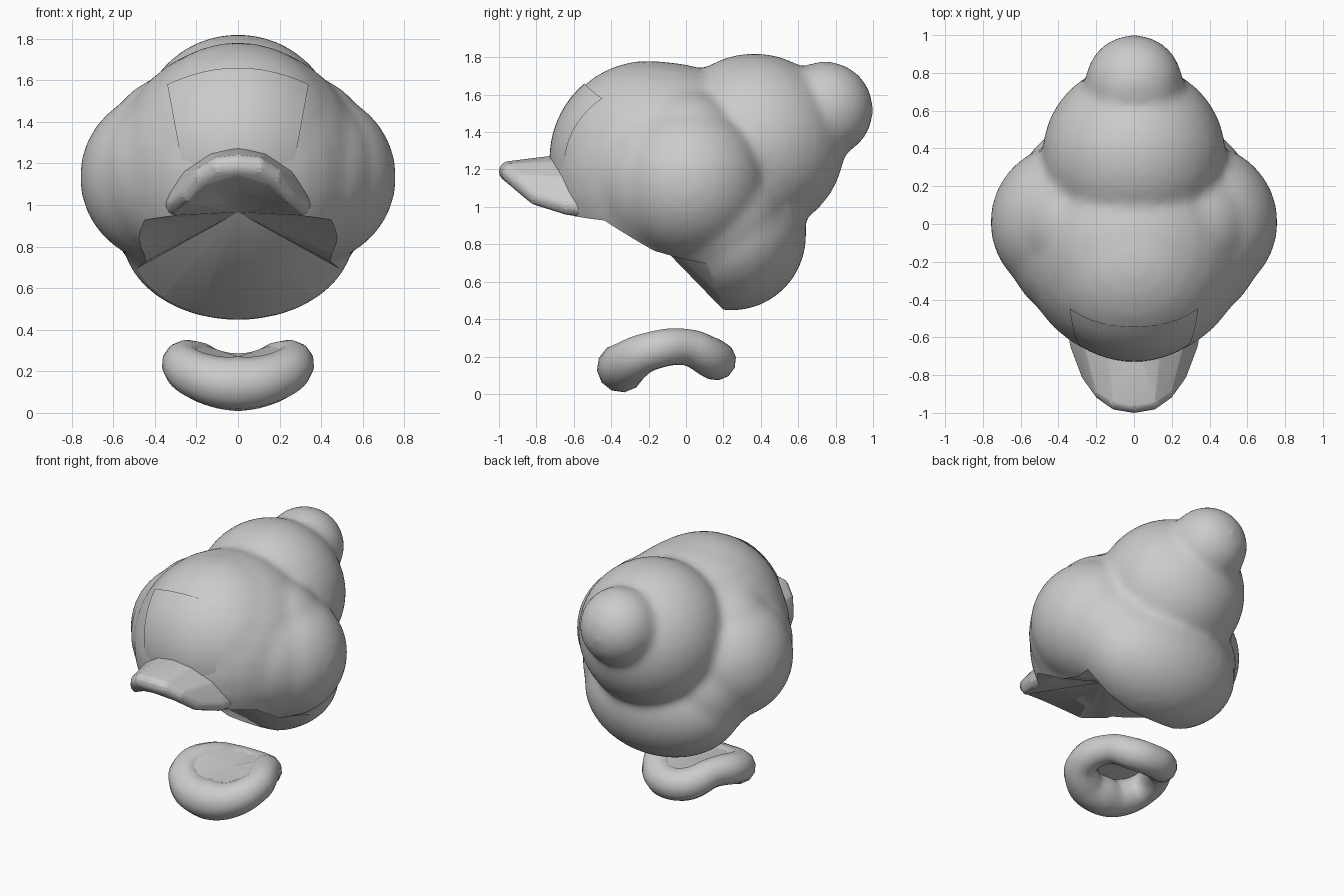
import bpy, bmesh, math
from mathutils import Vector, Matrix

cube = bpy.data.objects.get("Cube")
if cube:
    bpy.data.objects.remove(cube, do_unlink=True)

grey = bpy.data.materials.new("plain grey")
grey.use_nodes = True
grey.diffuse_color = (0.6, 0.6, 0.6, 1)
grey.node_tree.nodes["Principled BSDF"].inputs["Base Color"].default_value = (0.6, 0.6, 0.6, 1)


def make_object(name, bm):
    bmesh.ops.recalc_face_normals(bm, faces=bm.faces)
    mesh = bpy.data.meshes.new(name)
    bm.to_mesh(mesh)
    bm.free()
    obj = bpy.data.objects.new(name, mesh)
    bpy.context.collection.objects.link(obj)
    return obj


def add_ball(bm, centre, radii, detail=32):
    place = Matrix.Translation(centre) @ Matrix.Diagonal((*radii, 1))
    bmesh.ops.create_uvsphere(bm, u_segments=detail, v_segments=detail // 2, radius=1, matrix=place)


def closed_loop(half):
    # half runs from the front middle to the back middle
    return half + [(-p[0], *p[1:]) for p in half[-2:0:-1]]


def bake(obj):
    # apply all modifiers or curve geometry
    bpy.context.view_layer.update()
    graph = bpy.context.evaluated_depsgraph_get()
    mesh = bpy.data.meshes.new_from_object(obj.evaluated_get(graph))
    name = obj.name
    bpy.data.objects.remove(obj, do_unlink=True)
    new = bpy.data.objects.new(name, mesh)
    bpy.context.collection.objects.link(new)
    return new


def finish(obj, angle=40):
    obj.data.materials.clear()
    obj.data.materials.append(grey)
    bpy.ops.object.select_all(action='DESELECT')
    obj.select_set(True)
    bpy.context.view_layer.objects.active = obj
    bpy.ops.object.shade_smooth_by_angle(angle=math.radians(angle))


# fan-shaped hollow under the shell, through points on its rim
apex = Vector((0, -0.3, 0.965))
rim_points = closed_loop([(0, -0.98, 1.13), (0.14, -0.92, 1.095), (0.22, -0.78, 1.01),
                          (0.3, -0.6, 0.95), (0.36, -0.41, 0.935), (0.39, -0.31, 0.87),
                          (0.42, -0.18, 0.78), (0.45, -0.04, 0.725), (0.46, 0.09, 0.71),
                          (0.34, 0.13, 0.58), (0.19, 0.165, 0.485), (0, 0.2, 0.45)])
bm = bmesh.new()
tip = bm.verts.new(apex)
base = bm.verts.new(apex + Vector((0, -3.6, -4.8)))
far = [bm.verts.new(apex + (Vector(p) - apex).normalized() * 6) for p in rim_points]
for a, b in zip(far, far[1:] + far[:1]):
    bm.faces.new((tip, a, b))
    bm.faces.new((base, b, a))
hollow = make_object("hollow_cutter", bm)
hollow.hide_render = True


def cut(obj):
    mod = obj.modifiers.new("hollow", 'BOOLEAN')
    mod.operation = 'DIFFERENCE'
    mod.solver = 'EXACT'
    mod.object = hollow


# shell: dome, cheeks, lower back and spiral whorls melted together
bm = bmesh.new()
add_ball(bm, (0, -0.12, 1.17), (0.605,) * 3)
add_ball(bm, (0, -0.2, 1.258), (0.525,) * 3)
for side in (-1, 1):
    add_ball(bm, (side * 0.345, 0.01, 1.135), (0.417,) * 3)
    add_ball(bm, (side * 0.3, 0, 1.3), (0.325,) * 3)
    add_ball(bm, (side * 0.25, -0.1, 1.15), (0.43,) * 3)
    add_ball(bm, (side * 0.25, 0.16, 0.98), (0.37,) * 3)
add_ball(bm, (0, 0.245, 0.85), (0.56, 0.4, 0.405))
add_ball(bm, (0, 0.365, 1.335), (0.487,) * 3)
add_ball(bm, (0, 0.743, 1.52), (0.259,) * 3)
shell = make_object("shell", bm)
remesh = shell.modifiers.new("melt", 'REMESH')
remesh.mode = 'VOXEL'
remesh.voxel_size = 0.025
soften = shell.modifiers.new("soften", 'SMOOTH')
soften.factor = 0.5
soften.iterations = 14
cut(shell)
finish(bake(shell))

# visor: rounded rim filled back to the dome
bm = bmesh.new()
half_visor = [(0, -0.945, 1.19), (0.09, -0.93, 1.18), (0.16, -0.88, 1.135),
              (0.225, -0.79, 1.06), (0.285, -0.63, 1.01), (0.315, -0.43, 0.99),
              (0.24, -0.57, 1.12), (0.12, -0.62, 1.2), (0, -0.62, 1.23)]
for point in closed_loop(half_visor):
    add_ball(bm, point, (0.055,) * 3, 16)
result = bmesh.ops.convex_hull(bm, input=bm.verts)
loose = {g for g in result["geom_interior"] + result["geom_unused"]
         if isinstance(g, bmesh.types.BMVert)}
bmesh.ops.delete(bm, geom=list(loose), context='VERTS')
visor = make_object("visor", bm)
cut(visor)
finish(bake(visor), 50)
bpy.data.objects.remove(hollow, do_unlink=True)

# thin front panel following the dome
bm = bmesh.new()
steps = 12
rows = []
for j in range(steps + 1):
    t = j / steps
    row = []
    for i in range(steps + 1):
        u = 2 * i / steps - 1
        x = u * (0.27 + 0.07 * t)
        z = 1.2 + t * (0.46 - 0.08 * u * u)
        y = -0.2 - math.sqrt(0.529 ** 2 - x * x - (z - 1.258) ** 2)
        row.append(bm.verts.new((x, y, z)))
    rows.append(row)
for low, high in zip(rows, rows[1:]):
    for i in range(steps):
        bm.faces.new((low[i], low[i + 1], high[i + 1], high[i]))
finish(make_object("front_panel", bm))

# chin ring: lumpy closed tube, last value is thickness
ring = closed_loop([(0, -0.345, 0.14, 1.32), (0.16, -0.315, 0.165, 1.2),
                    (0.26, -0.2, 0.225, 1.04), (0.21, 0.0, 0.25, 0.97),
                    (0.11, 0.13, 0.195, 1.08), (0, 0.16, 0.18, 1.08)])
curve = bpy.data.curves.new("chin_ring", 'CURVE')
curve.dimensions = '3D'
curve.bevel_depth = 0.1
curve.bevel_resolution = 4
curve.resolution_u = 6
spline = curve.splines.new('BEZIER')
spline.bezier_points.add(len(ring) - 1)
spline.use_cyclic_u = True
for point, (x, y, z, r) in zip(spline.bezier_points, ring):
    point.co = (x, y, z)
    point.radius = r
    point.handle_left_type = point.handle_right_type = 'AUTO'
tube = bpy.data.objects.new("chin_ring", curve)
bpy.context.collection.objects.link(tube)
finish(bake(tube), 60)

# sunken fan closing the top of the ring
bm = bmesh.new()
middle = bm.verts.new((0, -0.08, 0.27))
rim = [bm.verts.new((x * 0.92, y * 0.92, z + 0.09 * r)) for x, y, z, r in ring]
for a, b in zip(rim, rim[1:] + rim[:1]):
    bm.faces.new((middle, a, b))
finish(make_object("chin_top", bm))
